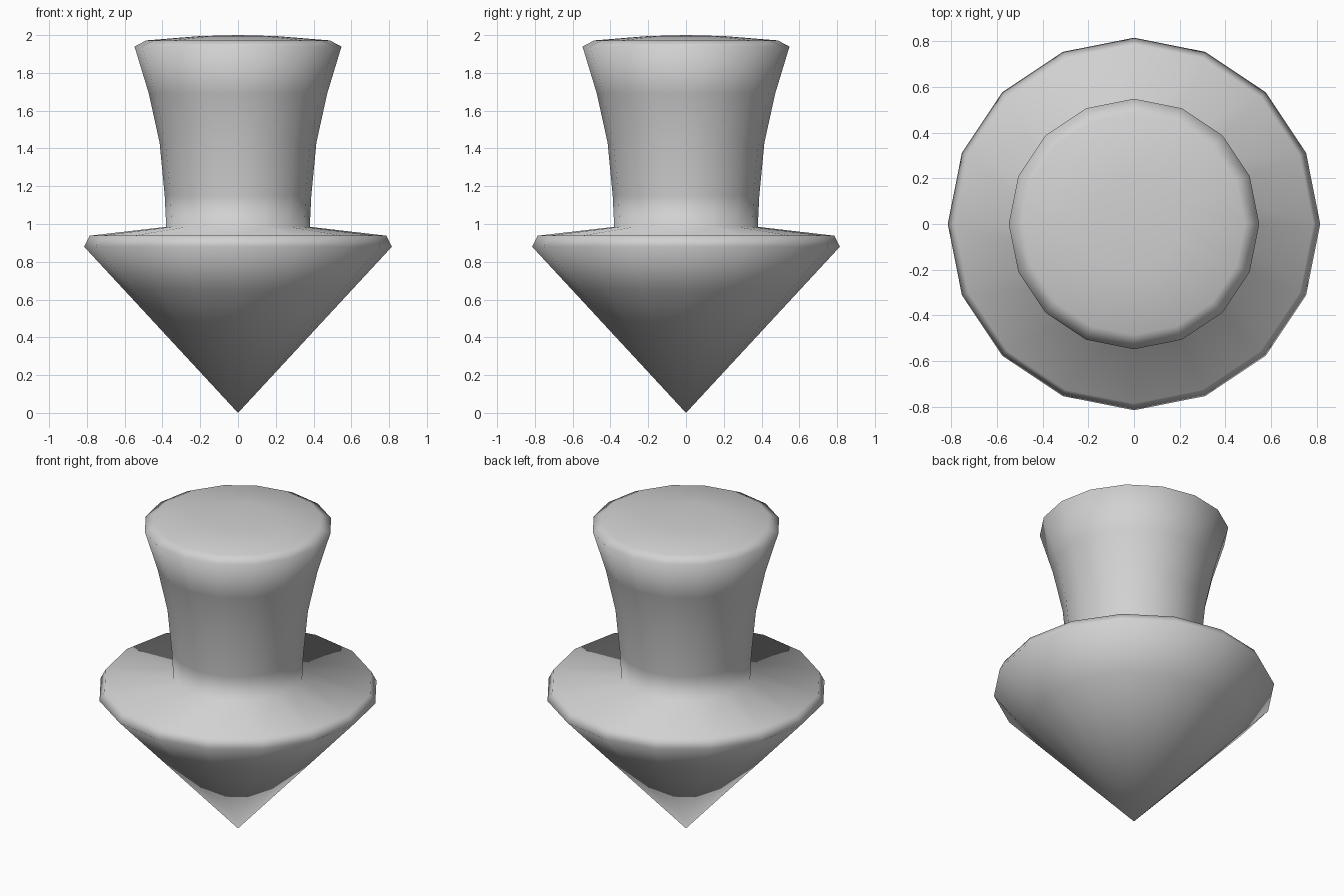
import bpy, bmesh, math

cube = bpy.data.objects.get("Cube")
if cube:
    bpy.data.objects.remove(cube, do_unlink=True)

SIDES = 16

# Single plain grey material
grey = bpy.data.materials.new("light_grey")
grey.use_nodes = True
colour = (0.64, 0.64, 0.64, 1.0)
grey.diffuse_color = colour
grey.node_tree.nodes["Principled BSDF"].inputs["Base Color"].default_value = colour


def lathe(name, profile, sides):
    """Turn (radius, height) points around z; the end points lie on the axis."""
    bm = bmesh.new()
    rings = []
    for r, z in profile:
        if r == 0:
            rings.append([bm.verts.new((0, 0, z))] * sides)
        else:
            angles = [2 * math.pi * i / sides for i in range(sides)]
            rings.append([bm.verts.new((r * math.cos(a), r * math.sin(a), z)) for a in angles])
    for low, high in zip(rings, rings[1:]):
        for i in range(sides):
            j = (i + 1) % sides
            corners = [low[i], low[j], high[j], high[i]]
            bm.faces.new(list(dict.fromkeys(corners)))
    bmesh.ops.recalc_face_normals(bm, faces=bm.faces)
    for f in bm.faces:
        f.smooth = True
    mesh = bpy.data.meshes.new(name)
    bm.to_mesh(mesh)
    bm.free()
    mesh.materials.append(grey)
    obj = bpy.data.objects.new(name, mesh)
    bpy.context.collection.objects.link(obj)
    return obj


# Pointed cone, brim, flared stem and shallow domed cap in one smooth turned body
profile = [
    (0, 0), (0.602, 0.65), (0.815, 0.88),        # cone
    (0.785, 0.938), (0.38, 0.985),               # bevelled rim and brim
    (0.388, 1.15), (0.415, 1.43), (0.472, 1.69), # stem
    (0.548, 1.94), (0.485, 1.972),               # flared lip
    (0.2, 1.995), (0, 2.0),                      # domed cap
]
lathe("spinning_top", profile, SIDES)
